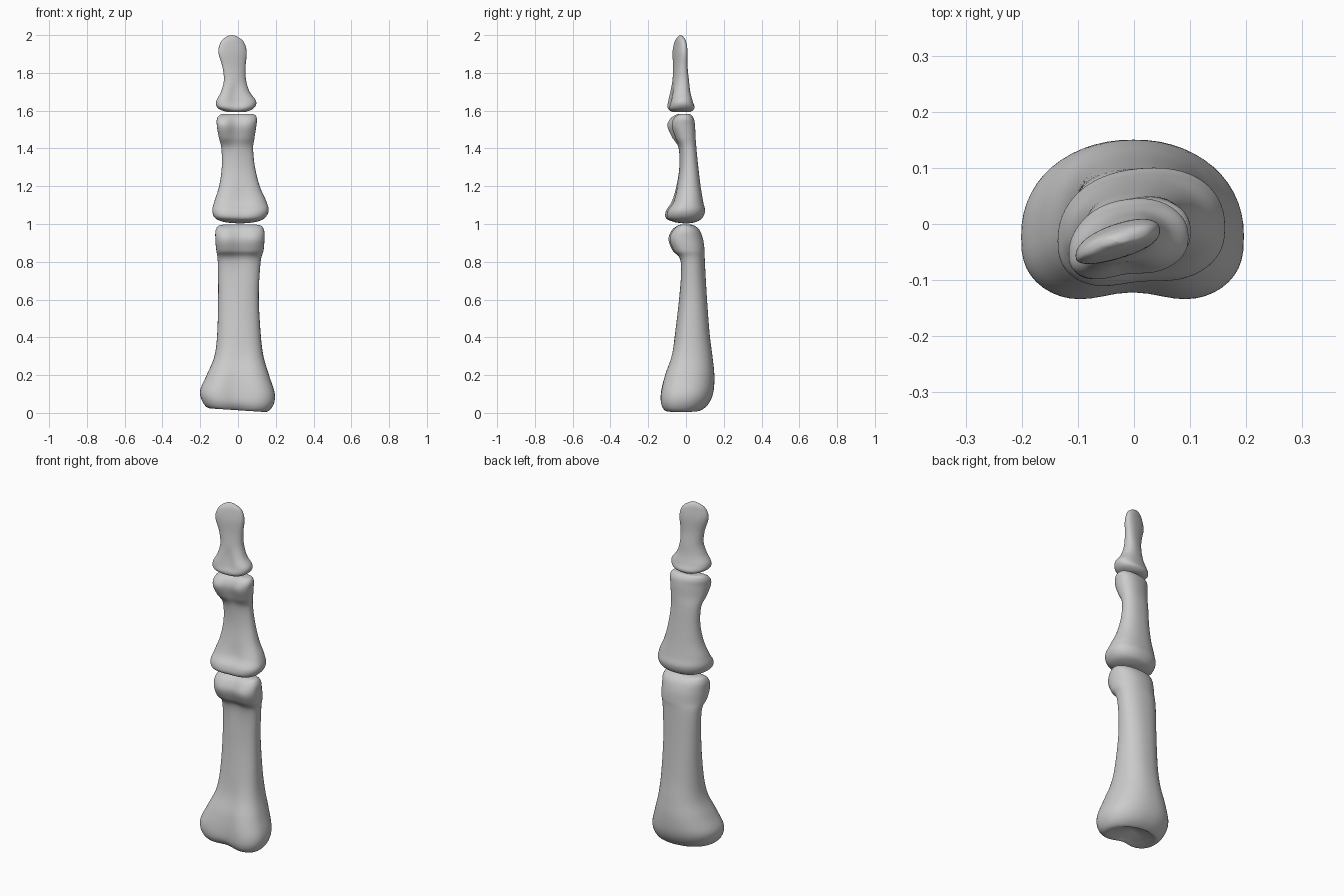
import bpy
import bmesh
from math import sin, cos, pi, exp, sqrt, copysign
from mathutils import Vector

SIDES = 56     # vertices around each bone
STEPS = 7      # rings between two neighbouring sections

start_cube = bpy.data.objects.get("Cube")
if start_cube:
    bpy.data.objects.remove(start_cube, do_unlink=True)

bone_grey = bpy.data.materials.new("bone grey")
bone_grey.use_nodes = True
tone = (0.6, 0.6, 0.6, 1.0)
bone_grey.diffuse_color = tone
bone_grey.node_tree.nodes["Principled BSDF"].inputs["Base Color"].default_value = tone


def smooth_sections(sections):
    """Catmull-Rom interpolation through the key cross-sections."""
    keys = [Vector(s) for s in sections]
    keys = [keys[0]] + keys + [keys[-1]]
    result = []
    for a, b, c, d in zip(keys, keys[1:], keys[2:], keys[3:]):
        for k in range(STEPS):
            t = k / STEPS
            result.append((b * 2 + (c - a) * t + (a * 2 - b * 5 + c * 4 - d) * t * t
                           + (b * 3 - a - c * 3 + d) * t ** 3) / 2)
    result.append(keys[-1])
    return result


def power(value, exponent):
    return copysign(abs(value) ** exponent, value)


def ring_points(section, tilt, base_z):
    """Rounded section: flatter grooved front, domed back, optional skew."""
    z, left, right, front, back, groove, skew = section
    cx, rx = (left + right) / 2, max((right - left) / 2, 0)
    cy, ry = (front + back) / 2, max((back - front) / 2, 0)
    ry = sqrt(max(ry * ry - (skew * rx) ** 2, (ry * 0.4) ** 2))
    points = []
    for i in range(SIDES):
        angle = 2 * pi * i / SIDES
        across, depth = power(cos(angle), 0.88), sin(angle)
        widest = -0.12 * ry
        if depth < 0:
            y = widest + power(depth, 0.75) * (ry + widest)
            y += groove * exp(-(across / 0.45) ** 2) * -depth
        else:
            y = widest + power(depth, 0.92) * (ry - widest)
        x = rx * across
        lean = tilt * (cx + x) * exp(-((z - base_z) / 0.12) ** 2)
        points.append((cx + x, cy + y + skew * x, z - lean))
    return points


def make_bone(name, sections, tilt):
    bm = bmesh.new()
    base_z = sections[0][0]
    rings = [[bm.verts.new(p) for p in ring_points(s, tilt, base_z)]
             for s in smooth_sections(sections)]
    for low, high in zip(rings, rings[1:]):
        for i in range(SIDES):
            j = (i + 1) % SIDES
            bm.faces.new((low[i], low[j], high[j], high[i]))
    bm.faces.new(rings[0][::-1])
    bm.faces.new(rings[-1])
    bmesh.ops.recalc_face_normals(bm, faces=bm.faces)
    mesh = bpy.data.meshes.new(name)
    bm.to_mesh(mesh)
    bm.free()
    for face in mesh.polygons:
        face.use_smooth = True
    mesh.materials.append(bone_grey)
    bone = bpy.data.objects.new(name, mesh)
    bpy.context.collection.objects.link(bone)
    return bone


# Each section: height, left x, right x, front y, back y, front groove, skew

# Longest bone: wide hollow base, straight shaft, rolled head
make_bone("lower_bone", [
    (.045, -.01, .01, -.01, .01, 0, 0),
    (.025, -.09, .09, -.07, .06, .01, 0),
    (.015, -.155, .15, -.12, .08, .03, 0),
    (.05, -.19, .185, -.148, .12, .03, 0),
    (.11, -.2, .195, -.15, .145, .03, 0),
    (.2, -.165, .165, -.125, .15, .02, 0),
    (.3, -.125, .135, -.085, .14, .01, 0),
    (.42, -.11, .12, -.058, .125, 0, 0),
    (.62, -.105, .11, -.035, .11, 0, 0),
    (.8, -.107, .12, -.035, .1, .01, 0),
    (.86, -.115, .135, -.08, .098, .02, .05),
    (.92, -.12, .14, -.103, .09, .025, .05),
    (.97, -.117, .137, -.08, .07, .02, .05),
    (.995, -.09, .11, -.04, .035, .01, 0),
    (.995, 0, .02, -.01, .0, 0, 0)], .07)

# Middle bone: flared base, waisted shaft, small rolled head
make_bone("middle_bone", [
    (1.003, 0, .02, -.01, .01, 0, 0),
    (1.01, -.07, .09, -.06, .05, 0, 0),
    (1.03, -.12, .14, -.11, .085, .01, .08),
    (1.07, -.136, .162, -.112, .1, .015, .08),
    (1.12, -.125, .15, -.08, .09, .015, .08),
    (1.2, -.1, .115, -.053, .077, .005, .08),
    (1.3, -.086, .09, -.035, .065, 0, .08),
    (1.4, -.088, .08, -.038, .055, 0, .1),
    (1.46, -.102, .088, -.075, .05, .015, .18),
    (1.52, -.112, .097, -.1, .047, .025, .2),
    (1.56, -.11, .1, -.083, .04, .02, .15),
    (1.582, -.085, .078, -.045, .02, .01, .08),
    (1.58, -.02, 0, -.02, -.01, 0, 0)], 0)

# Tip bone: flared base, narrow neck, flattened rounded tip
make_bone("tip_bone", [
    (1.592, -.02, 0, -.03, -.01, 0, 0),
    (1.595, -.065, .045, -.075, .025, 0, .05),
    (1.615, -.108, .085, -.1, .045, .01, .12),
    (1.65, -.115, .096, -.096, .035, .015, .15),
    (1.7, -.09, .062, -.083, .022, .01, .2),
    (1.76, -.075, .043, -.07, .015, 0, .25),
    (1.83, -.082, .04, -.066, .008, 0, .28),
    (1.91, -.104, .046, -.068, .008, 0, .3),
    (1.965, -.09, .03, -.058, 0, 0, .3),
    (1.992, -.06, -.005, -.042, -.015, 0, .2),
    (2, -.034, -.029, -.032, -.027, 0, 0)], 0)
